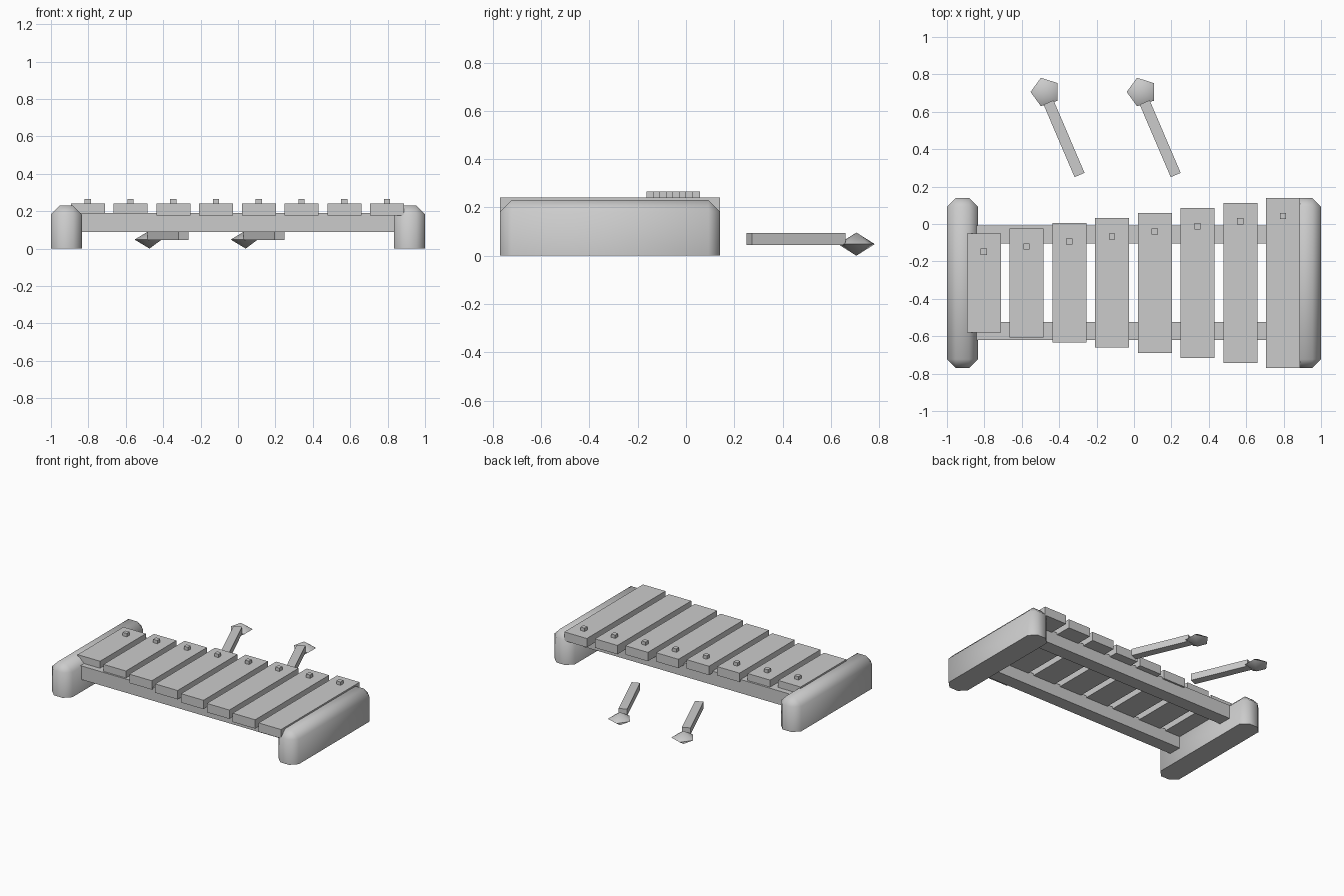
import bpy, bmesh, math
from mathutils import Matrix

cube = bpy.data.objects.get("Cube")
if cube:
    bpy.data.objects.remove(cube, do_unlink=True)

GREY = (0.6, 0.6, 0.6, 1)
grey = bpy.data.materials.new("plain grey")
grey.use_nodes = True
grey.diffuse_color = GREY
grey.node_tree.nodes["Principled BSDF"].inputs["Base Color"].default_value = GREY


def finish(bm, name, location=(0, 0, 0), turn=0):
    mesh = bpy.data.meshes.new(name)
    bmesh.ops.recalc_face_normals(bm, faces=bm.faces)
    bm.to_mesh(mesh)
    bm.free()
    mesh.materials.append(grey)
    obj = bpy.data.objects.new(name, mesh)
    obj.location = location
    obj.rotation_euler.z = turn
    bpy.context.collection.objects.link(obj)
    return obj


def box_mesh(size):
    bm = bmesh.new()
    bmesh.ops.create_cube(bm, size=1, matrix=Matrix.Diagonal((*size, 1)))
    return bm


def box(name, size, location, turn=0):
    return finish(box_mesh(size), name, location, turn)


def smooth(obj):
    bpy.ops.object.select_all(action='DESELECT')
    obj.select_set(True)
    bpy.context.view_layer.objects.active = obj
    bpy.ops.object.shade_smooth_by_angle(angle=math.radians(50))


MID_Y = -0.315

# End blocks: every edge chamfered except those on the floor
for side, name in ((-1, "right_end_block"), (1, "left_end_block")):
    bm = box_mesh((0.165, 0.91, 0.23))
    edges = [e for e in bm.edges if any(v.co.z > 0 for v in e.verts)]
    bmesh.ops.bevel(bm, geom=edges, offset=0.047, segments=1, affect='EDGES')
    smooth(finish(bm, name, (side * 0.9175, MID_Y, 0.115)))

# Long rails under the bars
for y, name in ((-0.057, "back_rail"), (-0.572, "front_rail")):
    box(name, (1.69, 0.097, 0.1), (0, y, 0.14))

# Sounding bars growing from right to left, each with a small peg
for i in range(8):
    t = i / 7
    x = -0.803 + 1.6 * t
    box(f"bar_{i + 1}", (0.182, 0.53 + 0.38 * t, 0.065), (x, MID_Y, 0.209))
    box(f"peg_{i + 1}", (0.033, 0.033, 0.04), (x, -0.148 + 0.19 * t, 0.246))

# Mallets: square stick and a five-sided double-pyramid head
for x, side in ((-0.473, "right"), (0.041, "left")):
    dx, dy = 0.166, -0.388
    box(side + "_mallet_stick", (0.058, math.hypot(dx, dy), 0.05),
        (x + 0.099, 0.456, 0.07), math.atan2(dx, -dy))
    bm = bmesh.new()
    bmesh.ops.create_uvsphere(bm, u_segments=5, v_segments=2, radius=0.08,
                              matrix=Matrix.Diagonal((1, 1, 0.6, 1)))
    # point one corner of the ring towards -x
    ring = max(bm.verts, key=lambda v: v.co.xy.length)
    spin = math.pi - math.atan2(ring.co.y, ring.co.x)
    bmesh.ops.rotate(bm, verts=bm.verts, matrix=Matrix.Rotation(spin, 3, 'Z'))
    smooth(finish(bm, side + "_mallet_head", (x, 0.706, 0.048)))
